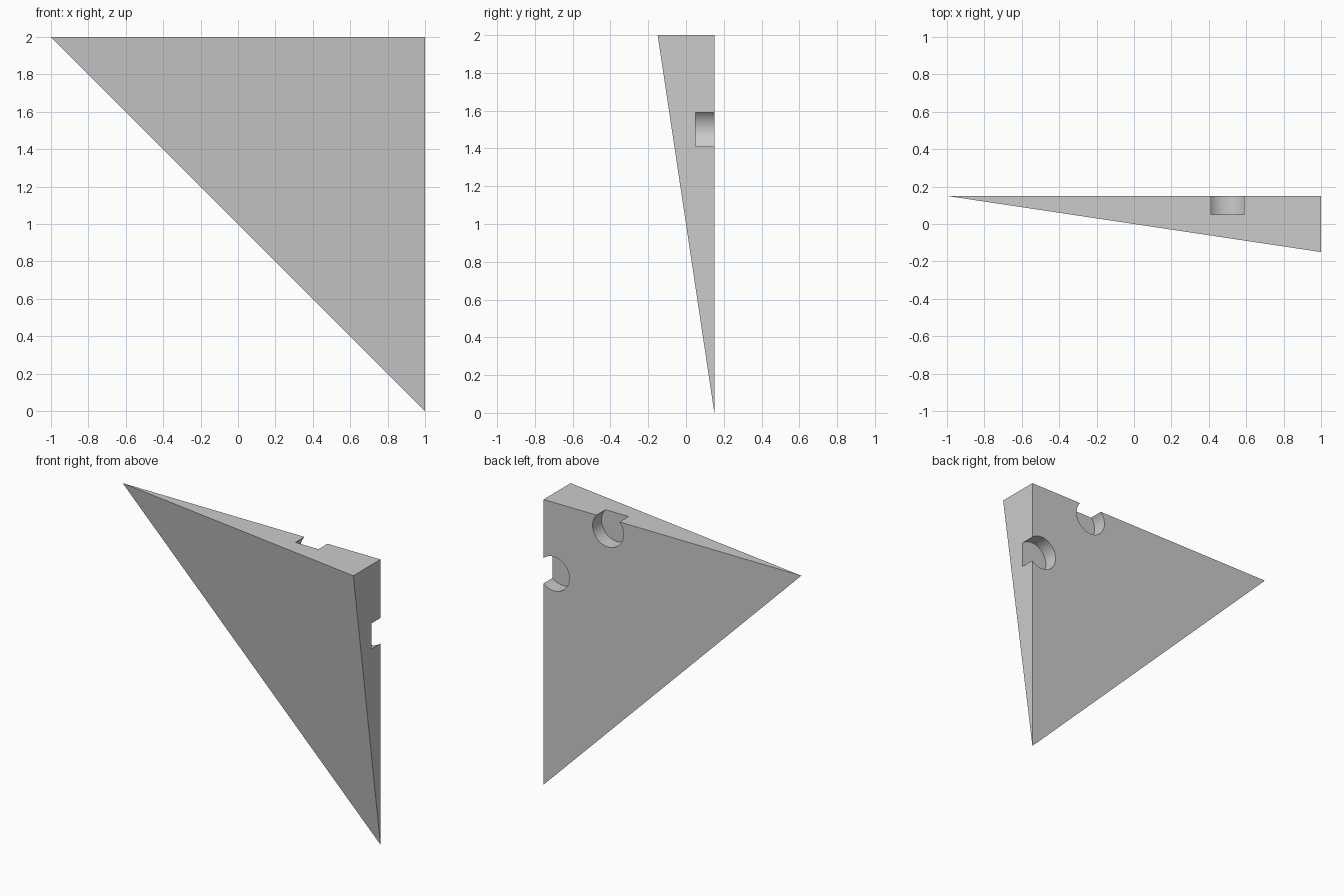
import bpy, bmesh, math

if "Cube" in bpy.data.objects:
    bpy.data.objects.remove(bpy.data.objects["Cube"])

# Wedge body: right-angled back face tapering to a single front corner
bm = bmesh.new()
for co in [(-1, 0.15, 2), (1, 0.15, 2), (1, 0.15, 0), (1, -0.15, 2)]:
    bm.verts.new(co)
bmesh.ops.convex_hull(bm, input=bm.verts[:])
bmesh.ops.recalc_face_normals(bm, faces=bm.faces[:])
mesh = bpy.data.meshes.new("corner_wedge")
bm.to_mesh(mesh)
bm.free()
wedge = bpy.data.objects.new("corner_wedge", mesh)
bpy.context.collection.objects.link(wedge)


# Round magnet pockets sunk 0.1 into the back, breaking through the edges
def pocket(name, x, z):
    bpy.ops.mesh.primitive_cylinder_add(
        vertices=48, radius=0.12, depth=0.2,
        location=(x, 0.15, z), rotation=(math.pi / 2, 0, 0))
    cutter = bpy.context.object
    cutter.name = name
    mod = wedge.modifiers.new(name, 'BOOLEAN')
    mod.operation = 'DIFFERENCE'
    mod.solver = 'EXACT'
    mod.object = cutter
    cutter.hide_render = True
    bpy.context.view_layer.objects.active = wedge
    bpy.ops.object.modifier_apply(modifier=name)
    bpy.data.objects.remove(cutter)


pocket("side_pocket_cutter", 0.92, 1.5)
pocket("top_pocket_cutter", 0.5, 1.92)

# Smooth pocket walls, sharp wedge edges
bpy.ops.object.select_all(action='DESELECT')
wedge.select_set(True)
bpy.context.view_layer.objects.active = wedge
bpy.ops.object.shade_smooth_by_angle(angle=math.radians(30))
